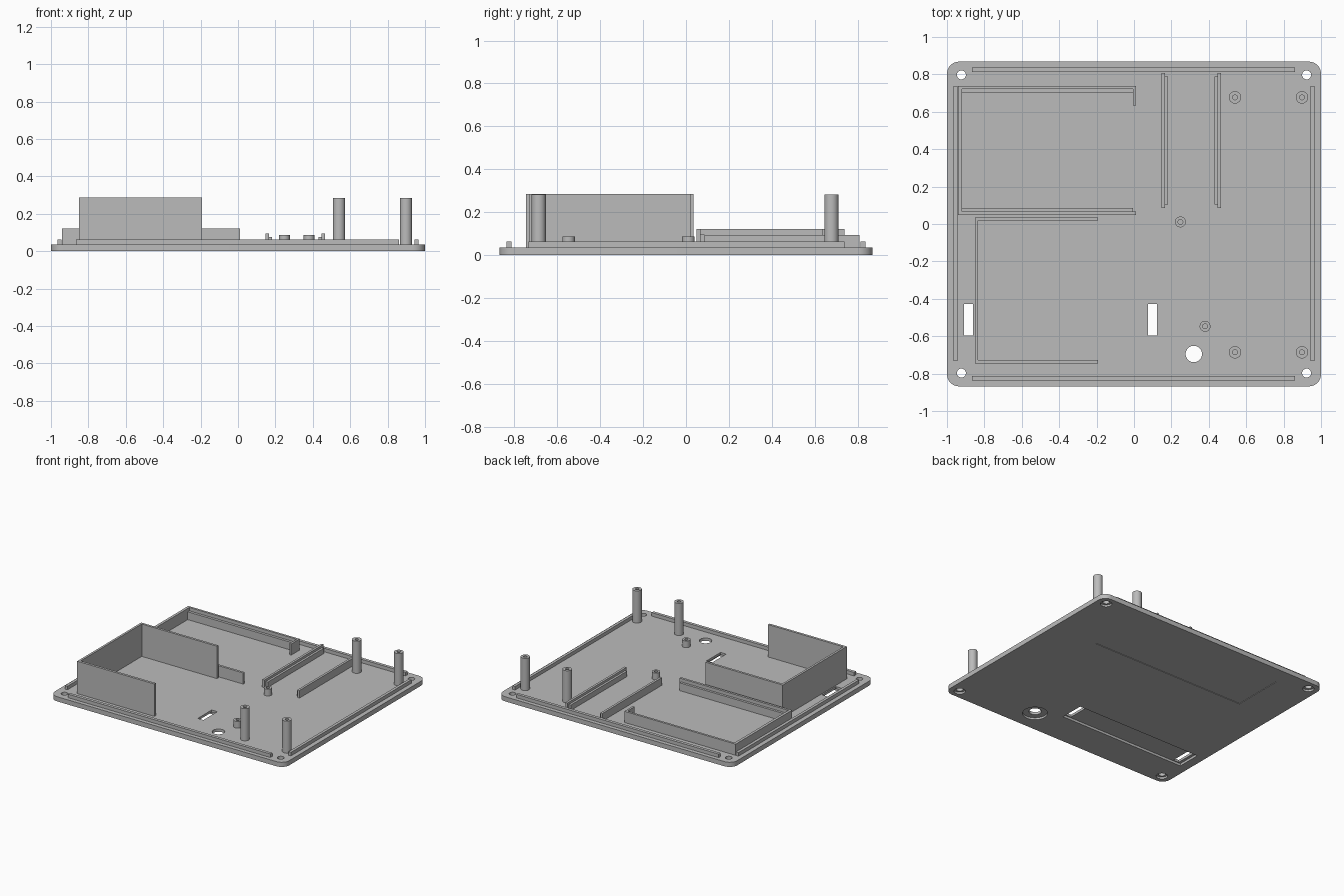
import bpy
import bmesh
import math

if "Cube" in bpy.data.objects:
    bpy.data.objects.remove(bpy.data.objects["Cube"], do_unlink=True)

grey = bpy.data.materials.new("matte grey plastic")
grey.use_nodes = True
COLOUR = (0.5, 0.5, 0.5, 1)
grey.diffuse_color = COLOUR
grey.node_tree.nodes["Principled BSDF"].inputs["Base Color"].default_value = COLOUR

TOP = 0.036          # upper face of the plate
SINK = TOP - 0.004   # fittings are rooted slightly inside the plate


def finish(name, bm):
    bmesh.ops.recalc_face_normals(bm, faces=bm.faces[:])
    mesh = bpy.data.meshes.new(name)
    bm.to_mesh(mesh)
    bm.free()
    mesh.materials.append(grey)
    obj = bpy.data.objects.new(name, mesh)
    bpy.context.collection.objects.link(obj)
    return obj


def prism(name, outline, z0, z1):
    """Extrude a flat outline from z0 to z1."""
    bm = bmesh.new()
    face = bm.faces.new([bm.verts.new((x, y, z0)) for x, y in outline])
    up = bmesh.ops.extrude_face_region(bm, geom=[face])["geom"]
    bmesh.ops.translate(bm, vec=(0, 0, z1 - z0),
                        verts=[v for v in up if isinstance(v, bmesh.types.BMVert)])
    return finish(name, bm)


def box(name, x0, x1, y0, y1, z1, z0=SINK):
    return prism(name, [(x0, y0), (x1, y0), (x1, y1), (x0, y1)], z0, z1)


def arc(cx, cy, r, a0, a1, n):
    angles = [math.radians(a0 + (a1 - a0) * i / n) for i in range(n + 1)]
    return [(cx + r * math.cos(a), cy + r * math.sin(a)) for a in angles]


def disc(name, cx, cy, r, z0, z1):
    return prism(name, arc(cx, cy, r, 0, 360, 32)[:-1], z0, z1)


def smooth(obj):
    bpy.ops.object.select_all(action="DESELECT")
    obj.select_set(True)
    bpy.context.view_layer.objects.active = obj
    bpy.ops.object.shade_smooth_by_angle(angle=math.radians(30))


def cut(target, cutters):
    """Subtract each cutter, then discard it."""
    bpy.context.view_layer.objects.active = target
    for cutter in cutters:
        mod = target.modifiers.new("cut", "BOOLEAN")
        mod.operation = "DIFFERENCE"
        mod.solver = "EXACT"
        mod.object = cutter
        bpy.ops.object.modifier_apply(modifier=mod.name)
        bpy.data.objects.remove(cutter, do_unlink=True)


# Base plate with rounded corners
R, W, D = 0.065, 1.0, 0.868
outline = []
for sx, sy, start in ((1, 1, 0), (-1, 1, 90), (-1, -1, 180), (1, -1, 270)):
    outline += arc(sx * (W - R), sy * (D - R), R, start, start + 90, 10)
plate = prism("base_plate", outline, 0, TOP)

# Screw holes with counterbores, cable hole, strap slots and underside recesses
cutters = []
for sx in (-1, 1):
    for sy in (-1, 1):
        x, y = sx * 0.923, sy * 0.797
        cutters += [disc("cutter", x, y, 0.024, -0.1, 0.1),
                    disc("cutter", x, y, 0.04, -0.1, 0.015)]
cutters += [disc("cutter", 0.32, -0.695, 0.044, -0.1, 0.1),
            disc("cutter", 0.32, -0.695, 0.088, -0.1, 0.015),
            box("cutter", -0.93, 0.14, -0.605, -0.42, 0.018, -0.1),
            box("cutter", -0.69, 0.62, 0.325, 0.725, 0.004, -0.1)]
for x in (-0.885, 0.099):
    cutters.append(box("cutter", x - 0.024, x + 0.024, -0.597, -0.428, 0.1, -0.1))
cut(plate, cutters)
smooth(plate)

# Locating lips along the four edges
LIP = 0.063
for name, s in (("front", -1), ("back", 1)):
    y = s * 0.825
    box(name + "_lip", -0.865, 0.862, y - 0.012, y + 0.012, LIP)
for name, s in (("right", -1), ("left", 1)):
    x = s * 0.954
    box(name + "_lip", x - 0.011, x + 0.011, -0.733, 0.738, LIP)

# Tall three-sided compartment, open towards the middle
TALL = 0.286
prism("tall_compartment",
      [(-0.193, -0.745), (-0.193, -0.726), (-0.834, -0.726), (-0.834, 0.018),
       (-0.193, 0.018), (-0.193, 0.036), (-0.851, 0.036), (-0.851, -0.745)],
      SINK, TALL)

# Low tray wall with a short return, and its inner ledges
prism("tray_wall",
      [(0.01, 0.049), (0.01, 0.067), (-0.92, 0.067), (-0.92, 0.721),
       (-0.006, 0.721), (-0.006, 0.634), (0.01, 0.634), (0.01, 0.738),
       (-0.941, 0.738), (-0.941, 0.049)], SINK, 0.122)
box("tray_front_ledge", -0.922, -0.006, 0.065, 0.085, 0.096)
box("tray_back_ledge", -0.922, -0.004, 0.701, 0.723, 0.096)

# Pair of mirrored stepped guide rails
MID = 0.306
for name, s in (("right", -1), ("left", 1)):
    outer, step, inner = (MID + s * d for d in (0.159, 0.141, 0.124))
    box(name + "_guide_rail", *sorted((outer, step)), 0.085, 0.807, 0.095)
    box(name + "_guide_step", *sorted((step, inner)), 0.104, 0.788, 0.077)


# Round standoffs with blind screw holes
def standoff(name, x, y, r, height, depth):
    post = disc(name, x, y, r, SINK, height)
    cut(post, [disc("cutter", x, y, 0.013, height - depth, height + 0.1)])
    smooth(post)


for x in (0.54, 0.898):
    for y in (-0.686, 0.677):
        standoff("tall_standoff", x, y, 0.033, TALL - 0.002, 0.12)
for x, y in ((0.248, 0.011), (0.38, -0.547)):
    standoff("short_standoff", x, y, 0.029, 0.088, 0.045)
